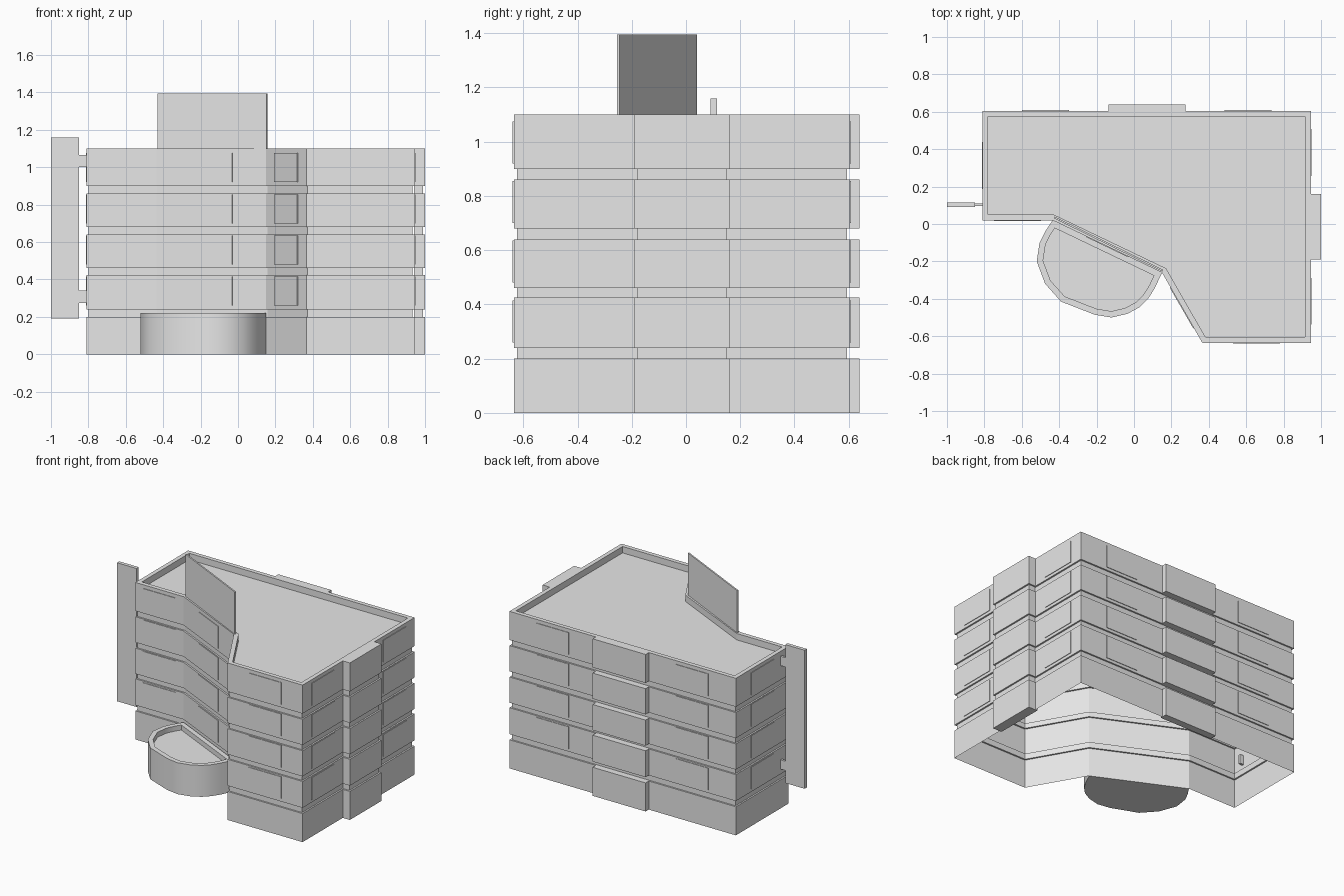
import bpy, bmesh, math
from mathutils import Vector

cube = bpy.data.objects.get("Cube")
if cube:
    bpy.data.objects.remove(cube, do_unlink=True)

grey = bpy.data.materials.new("light_grey")
grey.use_nodes = True
grey.diffuse_color = (0.8, 0.8, 0.8, 1)
grey.node_tree.nodes["Principled BSDF"].inputs["Base Color"].default_value = (0.8, 0.8, 0.8, 1)


def finish(name, bm):
    mesh = bpy.data.meshes.new(name)
    bm.to_mesh(mesh)
    bm.free()
    mesh.materials.append(grey)
    obj = bpy.data.objects.new(name, mesh)
    bpy.context.collection.objects.link(obj)
    return obj


def inset(points, d):
    """Offset a counter-clockwise outline inwards with mitred corners."""
    pts = [Vector(p) for p in points]
    out = []
    for i, p in enumerate(pts):
        a = (p - pts[i - 1]).normalized()
        b = (pts[(i + 1) % len(pts)] - p).normalized()
        na, nb = Vector((-a.y, a.x)), Vector((-b.y, b.x))
        out.append(p + (na + nb) * d / (1 + na.dot(nb)))
    return out


def loft(name, outline, profile, bottom=True):
    """Skin an outline through (inset, height) steps and cap the top."""
    bm = bmesh.new()
    rings = [[bm.verts.new((p.x, p.y, z)) for p in inset(outline, d)] for d, z in profile]
    n = len(outline)
    for lo, hi in zip(rings, rings[1:]):
        for i in range(n):
            j = (i + 1) % n
            bm.faces.new((lo[i], lo[j], hi[j], hi[i]))
    bm.faces.new(rings[-1])
    if bottom:
        bm.faces.new(rings[0][::-1])
    return finish(name, bm)


def rect(x0, x1, y0, y1):
    return [(x0, y0), (x1, y0), (x1, y1), (x0, y1)]


def box(name, x0, x1, y0, y1, z0, z1):
    return loft(name, rect(x0, x1, y0, y1), [(0, z0), (0, z1)])


def wall_plate(name, a, b, thick, z0, z1):
    """Thin upright plate standing on the outer side of the line a-b."""
    a, b = Vector(a), Vector(b)
    d = (b - a).normalized()
    out = Vector((d.y, -d.x)) * thick
    return loft(name, [a + out, b + out, b, a], [(0, z0), (0, z1)])


# Storeys separated by shallow grooves
floors = [(0, 0.2), (0.24, 0.425), (0.46, 0.64), (0.68, 0.86), (0.9, 1.1)]
groove = 0.011
steps = []
for z0, z1 in floors:
    if z0 > 0:
        steps += [(groove, z0)]
    steps += [(0, z0), (0, z1)]
    if z1 < 1.1:
        steps += [(groove, z1)]

# Main block: open underneath, parapet around a sunken roof
outline = [(-0.81, 0.02), (-0.435, 0.02), (0.15, -0.26), (0.365, -0.635),
           (0.945, -0.635), (0.945, 0.605), (-0.81, 0.605)]
loft("building_shell", outline, steps + [(0.03, 1.1), (0.03, 1.055)], bottom=False)

# Projecting bays on the right and back
loft("side_bay", rect(0.93, 1.0, -0.19, 0.16), steps)
for i, (z0, z1) in enumerate(floors):
    box(f"back_bay_{i}", -0.135, 0.275, 0.59, 0.64, z0, z1)

# Window plates centred on each stretch of wall
walls = list(zip(outline[:4], outline[1:5]))
walls += [((0.945, -0.635), (0.945, -0.19)), ((0.945, 0.16), (0.945, 0.605)),
          ((0.945, 0.605), (0.275, 0.605)), ((-0.135, 0.605), (-0.81, 0.605)),
          ((-0.81, 0.605), (-0.81, 0.02))]
for w, (a, b) in enumerate(walls):
    a, b = Vector(a), Vector(b)
    mid, half = (a + b) / 2, (b - a).normalized() * 0.125
    for f in range(4):
        z = 0.26 + 0.22 * f
        wall_plate(f"window_plate_{w}_{f}", mid - half, mid + half, 0.004, z, z + 0.155)

# Upright panel on the roof edge
wall_plate("roof_panel", (-0.425, 0.04), (0.157, -0.245), 0.01, 1.055, 1.395)

# Hanging board on two arms
box("side_board", -1.0, -0.85, 0.09, 0.115, 0.19, 1.16)
for name, z in (("lower_arm", 0.275), ("upper_arm", 1.0)):
    box(name, -0.86, -0.78, 0.095, 0.11, z, z + 0.065)

# Rounded entrance annex with a raised rim
annex = [(-0.435, 0.02), (-0.475, -0.04), (-0.505, -0.1), (-0.52, -0.2), (-0.475, -0.32),
         (-0.39, -0.415), (-0.21, -0.485), (-0.12, -0.5), (-0.035, -0.48),
         (0.03, -0.445), (0.075, -0.4), (0.11, -0.345), (0.15, -0.26)]
obj = loft("entrance_annex", annex, [(0, 0), (0, 0.22), (0.033, 0.22), (0.033, 0.185)])
bpy.context.view_layer.objects.active = obj
obj.select_set(True)
bpy.ops.object.shade_smooth_by_angle(angle=math.radians(35))
obj.select_set(False)
